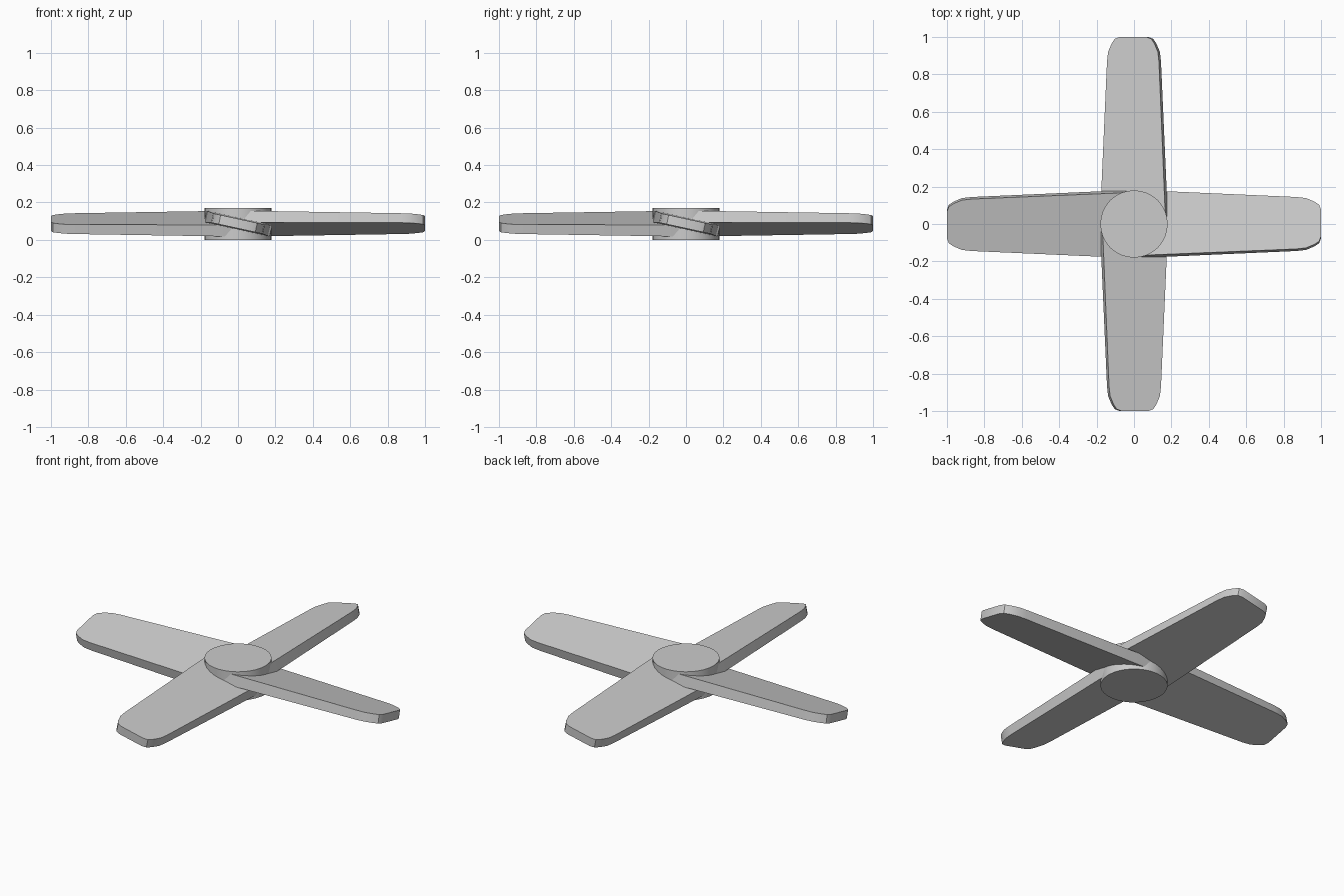
import bpy, bmesh
from math import sin, cos, pi, radians
from mathutils import Matrix

if "Cube" in bpy.data.objects:
    bpy.data.objects.remove(bpy.data.objects["Cube"])

HUB_R, HUB_H = 0.18, 0.17
TILT = radians(12.3)


def finish(bm, name):
    bmesh.ops.recalc_face_normals(bm, faces=bm.faces)
    mesh = bpy.data.meshes.new(name)
    bm.to_mesh(mesh)
    bm.free()
    obj = bpy.data.objects.new(name, mesh)
    bpy.context.collection.objects.link(obj)
    bpy.ops.object.select_all(action='DESELECT')
    bpy.context.view_layer.objects.active = obj
    obj.select_set(True)
    bpy.ops.object.shade_smooth_by_angle(angle=radians(30))
    return obj


# Hub: short cylinder standing on the ground
bm = bmesh.new()
bmesh.ops.create_cone(bm, cap_ends=True, segments=32, radius1=HUB_R, radius2=HUB_R,
                      depth=HUB_H, matrix=Matrix.Translation((0, 0, HUB_H / 2)))
finish(bm, "hub")

# Blade outline: rounded root around the hub, tapering to a rounded tip
tip = [(0.87, 0.142), (0.92, 0.136), (0.965, 0.117), (0.988, 0.092), (0.998, 0.08)]
tip = tip[:3] + [(0.99, 0.1), (0.999, 0.075)]
root = [(HUB_R * cos(a), HUB_R * sin(a))
        for a in (-pi / 2 - pi * i / 16 for i in range(17))]
outline = root + tip + [(x, -y) for x, y in reversed(tip)]


def blade(name, turn):
    bm = bmesh.new()
    rings = []
    for side in (1, -1):
        # thickness shrinks gently towards the tip
        rings.append([bm.verts.new((x, y, side * (0.032 - 0.007 * x))) for x, y in outline])
    top, bottom = rings
    bm.faces.new(top)
    bm.faces.new(bottom[::-1])
    n = len(outline)
    for i in range(n):
        j = (i + 1) % n
        bm.faces.new((top[i], bottom[i], bottom[j], top[j]))
    # pitch the blade, then swing it into place around the hub
    bm.transform(Matrix.Translation((0, 0, 0.087)) @ Matrix.Rotation(turn, 4, 'Z')
                 @ Matrix.Rotation(-TILT, 4, 'X'))
    finish(bm, name)


# Four pitched blades
for k in range(4):
    blade(f"blade_{k + 1}", k * pi / 2)
